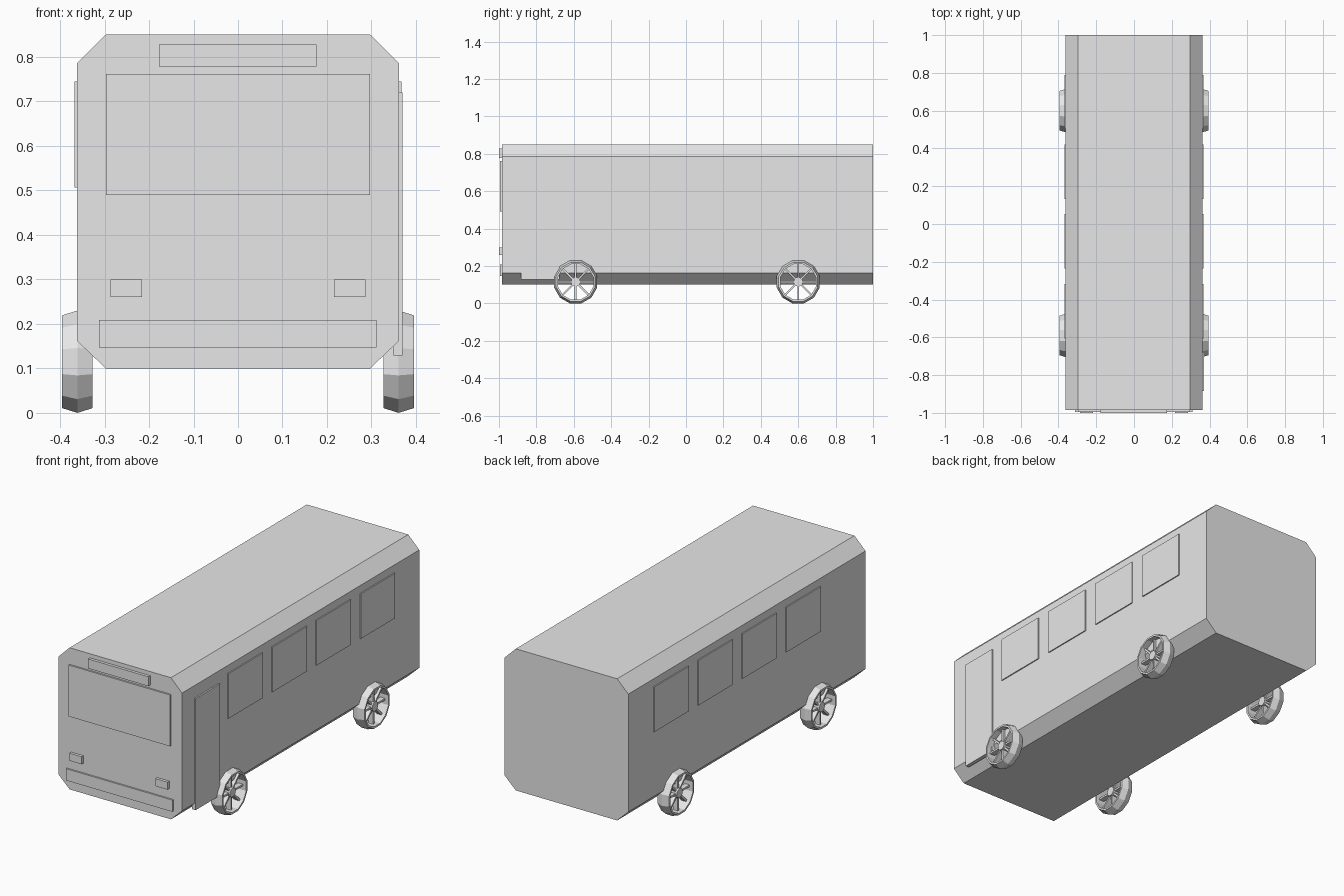
import bpy, bmesh, math
from mathutils import Matrix

if "Cube" in bpy.data.objects:
    bpy.data.objects.remove(bpy.data.objects["Cube"], do_unlink=True)

# Single paint colour
grey = bpy.data.materials.new("light_grey")
grey.use_nodes = True
COLOUR = (0.8, 0.8, 0.8, 1)
grey.diffuse_color = COLOUR
grey.node_tree.nodes["Principled BSDF"].inputs["Base Color"].default_value = COLOUR


def finish(name, bm):
    bmesh.ops.recalc_face_normals(bm, faces=bm.faces)
    mesh = bpy.data.meshes.new(name)
    bm.to_mesh(mesh)
    bm.free()
    mesh.materials.append(grey)
    obj = bpy.data.objects.new(name, mesh)
    bpy.context.collection.objects.link(obj)
    return obj


def add_box(bm, lo, hi, turn=Matrix()):
    size = [b - a for a, b in zip(lo, hi)]
    mid = [(a + b) / 2 for a, b in zip(lo, hi)]
    bmesh.ops.create_cube(bm, size=1, matrix=turn @ Matrix.Translation(mid)
                          @ Matrix.Diagonal((*size, 1)))


def box(name, lo, hi):
    bm = bmesh.new()
    add_box(bm, lo, hi)
    return finish(name, bm)


# Body: chamfered cross-section extruded along y
SIDE, FRONT, BACK = 0.362, -0.985, 1.0
half = [(0.297, 0.1), (SIDE, 0.162), (SIDE, 0.786), (0.297, 0.85)]
outline = half + [(-x, z) for x, z in reversed(half)]
bm = bmesh.new()
face = bm.faces.new([bm.verts.new((x, FRONT, z)) for x, z in outline])
new = bmesh.ops.extrude_face_region(bm, geom=[face])["geom"]
bmesh.ops.translate(bm, vec=(0, BACK - FRONT, 0),
                    verts=[v for v in new if isinstance(v, bmesh.types.BMVert)])
finish("body", bm)

# Front fittings
box("windscreen", (-0.297, -0.994, 0.49), (0.297, FRONT + 0.01, 0.762))
box("destination_panel", (-0.178, -1, 0.778), (0.176, FRONT + 0.01, 0.828))
box("bumper", (-0.312, -0.994, 0.147), (0.311, FRONT + 0.01, 0.209))
for side, word in ((1, "left"), (-1, "right")):
    xs = sorted((side * 0.216, side * 0.287))
    box(word + "_headlight", (xs[0], -1, 0.26), (xs[1], FRONT + 0.01, 0.3))

# Side windows, four on each side, and the door
for side, word in ((1, "left"), (-1, "right")):
    xs = sorted((side * 0.35, side * 0.368))
    for i in range(4):
        y = -0.605 + i * 0.369
        box(f"{word}_window_{i + 1}", (xs[0], y, 0.507), (xs[1], y + 0.288, 0.745))
box("door", (0.35, -0.883, 0.129), (0.37, -0.677, 0.72))

# Wheels: crowned open rim, eight spokes and a hub
SEGMENTS, SPOKES = 12, 8
rim = [(-0.034, 0.108), (0, 0.119), (0.034, 0.108), (0.034, 0.098), (-0.034, 0.098)]


def wheel(name, x, y):
    bm = bmesh.new()
    rings = []
    for i in range(SEGMENTS):
        a = 2 * math.pi * (i + 0.5) / SEGMENTS
        rings.append([bm.verts.new((w, r * math.cos(a), r * math.sin(a))) for w, r in rim])
    for i, ring in enumerate(rings):
        nxt = rings[(i + 1) % SEGMENTS]
        for j in range(len(rim)):
            k = (j + 1) % len(rim)
            bm.faces.new((ring[j], ring[k], nxt[k], nxt[j]))
    for i in range(SPOKES):
        turn = Matrix.Rotation(2 * math.pi * i / SPOKES, 4, "X")
        add_box(bm, (-0.014, -0.005, 0.015), (0.014, 0.005, 0.098), turn)
    bmesh.ops.create_cone(bm, cap_ends=True, segments=SEGMENTS, radius1=0.025,
                          radius2=0.025, depth=0.044,
                          matrix=Matrix.Rotation(math.pi / 2, 4, "Y"))
    finish(name, bm).location = (x, y, 0.115)


for side, word in ((1, "left"), (-1, "right")):
    wheel(word + "_front_wheel", side * 0.361, -0.59)
    wheel(word + "_rear_wheel", side * 0.361, 0.6)
